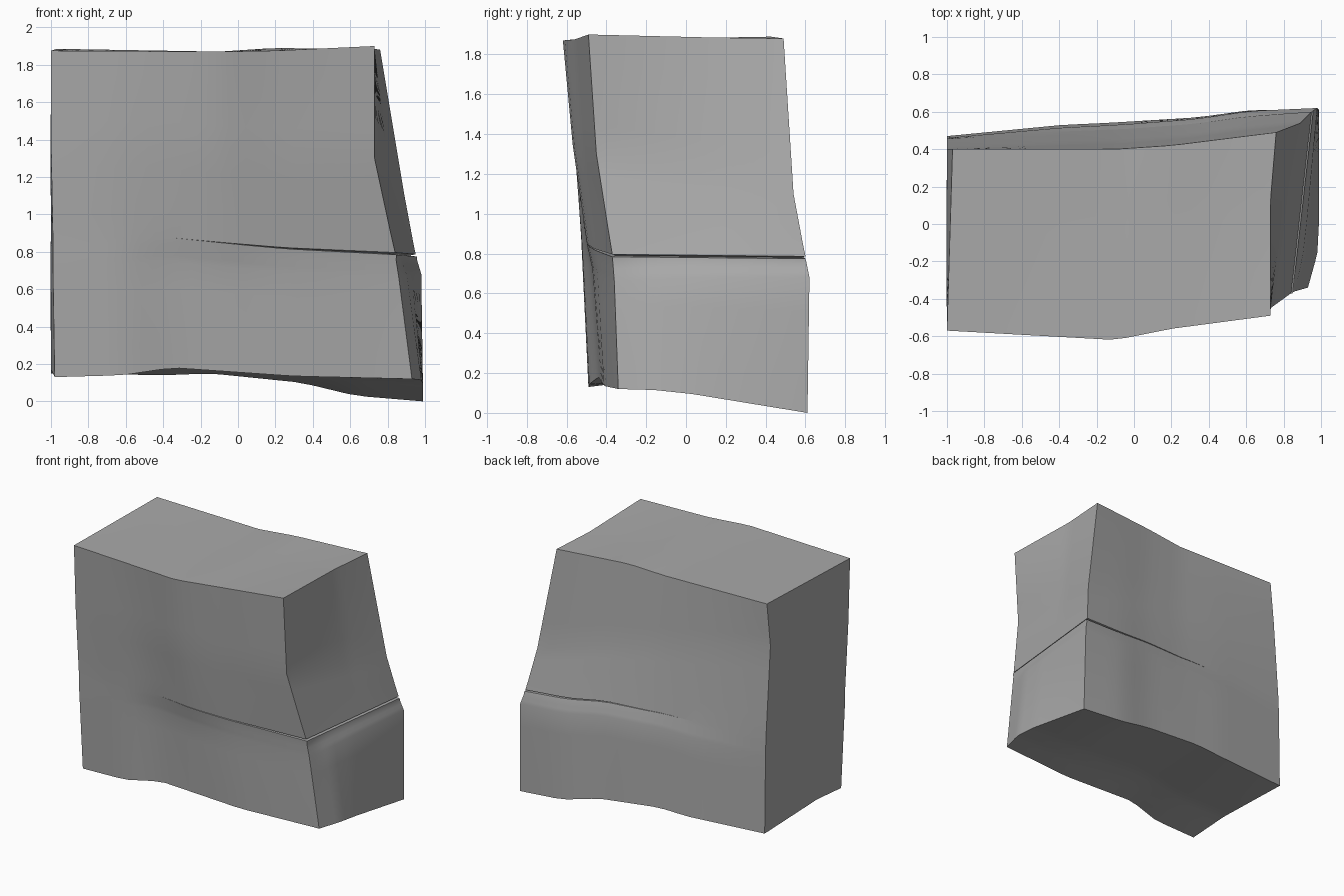
import bpy
import bmesh
import math
from mathutils import Vector

if "Cube" in bpy.data.objects:
    bpy.data.objects.remove(bpy.data.objects["Cube"], do_unlink=True)

N = 20      # samples along each side
STEP = 4    # rows between corner points

# Upright corner edges: foot, shoulder, crack, bend, top
front_right = [(.93, -.34, .12), (.86, -.36, .66), (.84, -.37, .79), (.73, -.45, 1.3), (.73, -.49, 1.9)]
back_right = [(.99, .61, 0), (.98, .62, .68), (.95, .6, .78), (.89, .54, 1.1), (.76, .49, 1.88)]
back_left = [(-1, .47, .15), (-1, .46, .74), (-1, .455, .88), (-1, .4, 1.57), (-.97, .4, 1.885)]
front_left = [(-.98, -.49, .13), (-.99, -.52, .74), (-.99, -.525, .89), (-1, -.55, 1.4), (-1, -.57, 1.875)]
corners = [front_left, front_right, back_right, back_left]

# Breaks in the foot and top outlines, for the front, right, back and left sides
foot_breaks = [
    [(-.62, -.49, .14), (-.35, -.44, .18), (.3, -.41, .135)],
    [(.98, -.16, .115), (.99, .03, .095)],
    [(.63, .61, .03), (.34, .57, .1), (-.15, .54, .15), (-.38, .53, .14)],
    [(-1, -.17, .17)],
]
top_breaks = [
    [(-.1, -.62, 1.87), (.2, -.56, 1.875)],
    [(.73, .13, 1.885)],
    [(.2, .42, 1.89), (-.1, .4, 1.87)],
    [],
]


def along(points, f):
    """Point at a fraction of a polyline's length."""
    points = [Vector(p) for p in points]
    lengths = [(b - a).length for a, b in zip(points, points[1:])]
    d = f * sum(lengths)
    for a, b, length in zip(points, points[1:], lengths):
        if d <= length:
            return a.lerp(b, d / length)
        d -= length
    return points[-1]


def bulges(a, breaks, b):
    """Offsets of a broken outline from the straight line between its ends."""
    path = [a, *breaks, b]
    return [along(path, i / N) - Vector(a).lerp(Vector(b), i / N) for i in range(N + 1)]


def corner_at(edge, t):
    k = min(int(t), len(edge) - 2)
    return Vector(edge[k]).lerp(Vector(edge[k + 1]), t - k)


foot = [bulges(corners[s][0], foot_breaks[s], corners[(s + 1) % 4][0]) for s in range(4)]
crown = [bulges(corners[s][-1], top_breaks[s], corners[(s + 1) % 4][-1]) for s in range(4)]


def ring(t):
    """One outline around the rock; the right side is straight at the crack."""
    points = []
    for s in range(4):
        a, b = corner_at(corners[s], t), corner_at(corners[(s + 1) % 4], t)
        low, high = 1 - t / 4, t / 4
        if s == 1:
            low, high = max(0, 1 - t / 2), max(0, t / 2 - 1)
        points += [a.lerp(b, i / N) + foot[s][i] * low + crown[s][i] * high for i in range(N)]
    return points


def crack_rings():
    """Lower lip, groove and upper lip, fading out toward the left."""
    lips = [[], [], []]
    for p in ring(2):
        w = min(1, max(0, (p.x + .33) / 1.15))
        lips[0].append(p + Vector((.008 * w, 0, -.006 * w)))
        lips[1].append(p - Vector((p.x, p.y, 0)).normalized() * .04 * w)
        lips[2].append(p + Vector((0, 0, .006 * w)))
    return lips


rings = []
for i in range(4 * STEP + 1):
    rings += crack_rings() if i == 2 * STEP else [ring(i / STEP)]

bm = bmesh.new()


def skin(grid):
    rows = [[bm.verts.new(p) for p in row] for row in grid]
    for lower, upper in zip(rows, rows[1:]):
        for i in range(len(lower) - 1):
            bm.faces.new((lower[i], lower[i + 1], upper[i + 1], upper[i]))


def cap(r):
    """Patch filling an outline from its four sides."""
    front, right, back, left = [[r[(s * N + i) % (4 * N)] for i in range(N + 1)] for s in range(4)]
    back.reverse()
    left.reverse()
    grid = []
    for j in range(N + 1):
        v = j / N
        row = []
        for i in range(N + 1):
            u = i / N
            flat = front[0].lerp(front[N], u).lerp(back[0].lerp(back[N], u), v)
            row.append(front[i].lerp(back[i], v) + left[j].lerp(right[j], u) - flat)
        grid.append(row)
    return grid


# Side walls and the two caps
skin([r + r[:1] for r in rings])
skin(cap(rings[-1]))
skin([row[::-1] for row in cap(rings[0])])
bmesh.ops.remove_doubles(bm, verts=bm.verts[:], dist=.0004)
bmesh.ops.dissolve_degenerate(bm, edges=bm.edges[:], dist=.0002)
bmesh.ops.recalc_face_normals(bm, faces=bm.faces[:])

mesh = bpy.data.meshes.new("rock_block")
bm.to_mesh(mesh)
bm.free()
rock = bpy.data.objects.new("rock_block", mesh)
bpy.context.collection.objects.link(rock)

# Stone colour
stone = bpy.data.materials.new("grey stone")
stone.use_nodes = True
colour = (.4, .4, .4, 1)
stone.diffuse_color = colour
stone.node_tree.nodes["Principled BSDF"].inputs["Base Color"].default_value = colour
mesh.materials.append(stone)

bpy.context.view_layer.objects.active = rock
rock.select_set(True)
bpy.ops.object.shade_smooth_by_angle(angle=math.radians(30))
